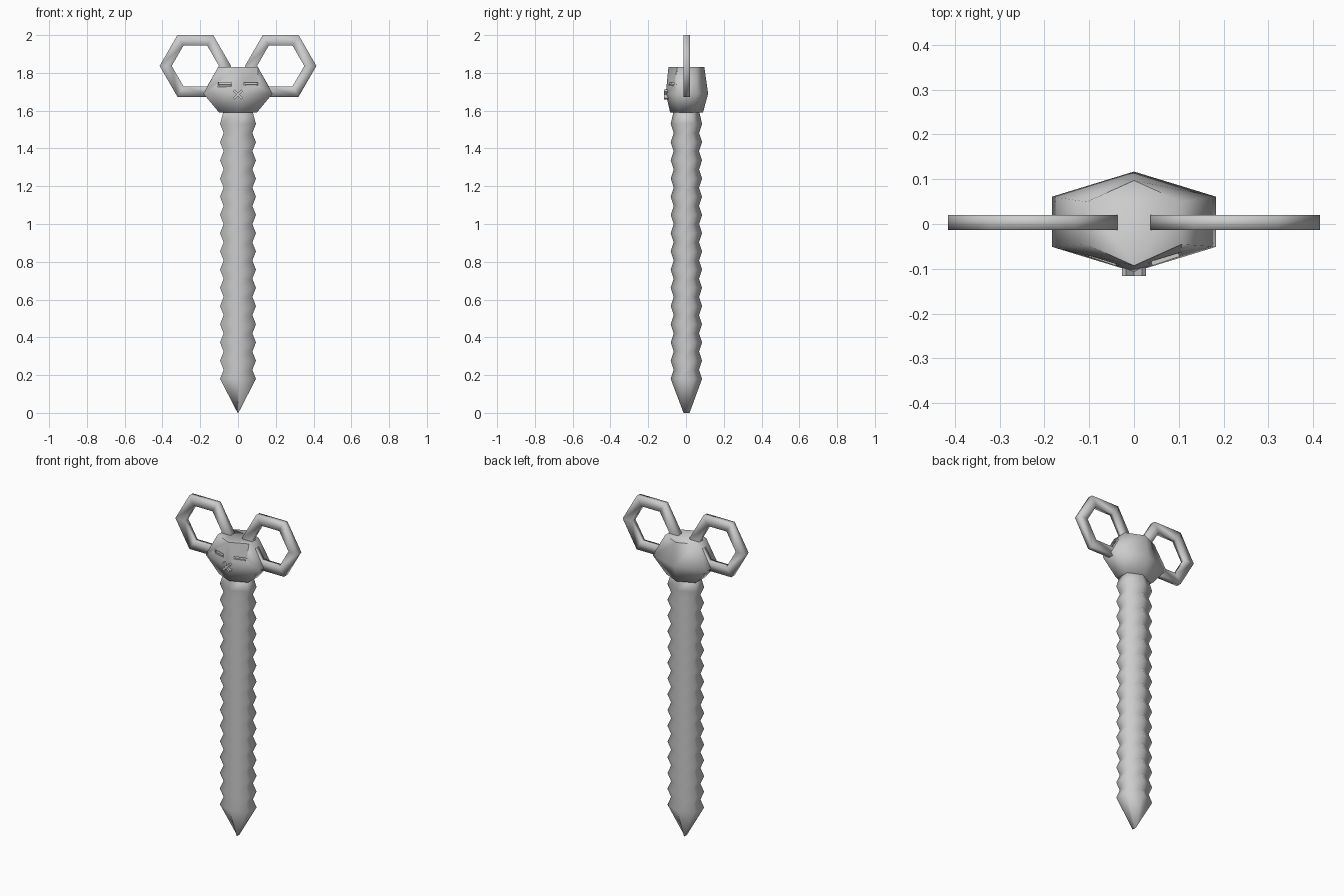
import bpy, bmesh
from math import cos, sin, radians, atan2
from mathutils import Matrix

cube = bpy.data.objects.get("Cube")
if cube:
    bpy.data.objects.remove(cube, do_unlink=True)

GREY = (0.6, 0.6, 0.6, 1)
grey = bpy.data.materials.new("plain_grey")
grey.use_nodes = True
grey.diffuse_color = GREY
grey.node_tree.nodes["Principled BSDF"].inputs["Base Color"].default_value = GREY


def finish(name, bm):
    bmesh.ops.recalc_face_normals(bm, faces=bm.faces)
    mesh = bpy.data.meshes.new(name)
    bm.to_mesh(mesh)
    bm.free()
    mesh.materials.append(grey)
    obj = bpy.data.objects.new(name, mesh)
    bpy.context.collection.objects.link(obj)
    return obj


def smooth(obj, angle):
    bpy.ops.object.select_all(action="DESELECT")
    obj.select_set(True)
    bpy.context.view_layer.objects.active = obj
    bpy.ops.object.shade_smooth_by_angle(angle=radians(angle))


def loft_hexagons(name, rings):
    """Skin stacked hexagons (z, half width, half depth, y centre), corners to front and back."""
    bm = bmesh.new()
    loops = []
    for z, rx, ry, yc in rings:
        angles = [radians(90 + 60 * i) for i in range(6)]
        loops.append([bm.verts.new((rx * cos(a) / cos(radians(30)), yc + ry * sin(a), z))
                      for a in angles])
    for low, high in zip(loops, loops[1:]):
        for i in range(6):
            j = (i + 1) % 6
            bm.faces.new((low[i], low[j], high[j], high[i]))
    bm.faces.new(loops[0])
    bm.faces.new(loops[-1])
    return finish(name, bm)


def block(name, size, matrix):
    bm = bmesh.new()
    bmesh.ops.create_cube(bm, size=1, matrix=matrix @ Matrix.Diagonal((*size, 1)))
    return finish(name, bm)


# Ribbed shaft with a pointed tip
RIBS = 14
LOW, HIGH = 0.18, 1.53
rings = [(0, 0.002, 0.016, 0.003)]
for k in range(2 * RIBS + 1):
    wide = k % 2 == 0
    rings.append((LOW + (HIGH - LOW) * k / (2 * RIBS),
                  0.095 if wide else 0.076, 0.083 if wide else 0.067, 0.002))
rings.append((1.6, 0.076, 0.067, 0.002))
smooth(loft_hexagons("ribbed_shaft", rings), 75)

# Faceted head
head = loft_hexagons("head", [
    (1.59, 0.1, 0.087, 0.003),
    (1.69, 0.183, 0.112, 0.005),
    (1.83, 0.106, 0.095, 0.002)])

# Eye sockets cut under the brow, each with a closed eyelid
FACE_TURN = atan2(0.053, 0.157)
for side, label in ((1, "left"), (-1, "right")):
    place = Matrix.Translation((side * 0.07, -0.079, 1.748)) @ Matrix.Rotation(side * FACE_TURN, 4, "Z")
    bm = bmesh.new()
    wedge = ((-0.03, 0), (0.018, 0), (-0.03, -0.05))
    ends = [[bm.verts.new(place @ Matrix.Translation((x, y, z)).to_translation())
             for y, z in wedge] for x in (-0.038, 0.038)]
    for end in ends:
        bm.faces.new(end)
    for i in range(3):
        j = (i + 1) % 3
        bm.faces.new((ends[0][i], ends[0][j], ends[1][j], ends[1][i]))
    cutter = finish(label + "_socket_cutter", bm)
    cutter.hide_render = True
    cutter.hide_viewport = True
    cut = head.modifiers.new(label + "_socket", "BOOLEAN")
    cut.operation = "DIFFERENCE"
    cut.solver = "EXACT"
    cut.object = cutter
    block(label + "_eyelid", (0.064, 0.016, 0.007),
          place @ Matrix.Translation((0, 0.004, -0.013)))
smooth(head, 75)

# Crossed nose
for turn, label in ((45, "rising"), (-45, "falling")):
    block("nose_bar_" + label, (0.062, 0.024, 0.013),
          Matrix.Translation((0, -0.104, 1.685)) @ Matrix.Rotation(radians(turn), 4, "Y"))

# Hexagonal ring ears
for side, label in ((1, "left"), (-1, "right")):
    bm = bmesh.new()
    sections = []
    for i in range(6):
        a = radians(60 * i)
        sections.append([bm.verts.new((side * 0.226 + r * cos(a), y, 1.837 + r * sin(a)))
                         for r, y in ((0.189, -0.013), (0.189, 0.02), (0.125, 0.02), (0.125, -0.013))])
    for i in range(6):
        here, there = sections[i], sections[(i + 1) % 6]
        for k in range(4):
            m = (k + 1) % 4
            bm.faces.new((here[k], here[m], there[m], there[k]))
    smooth(finish(label + "_ring_ear", bm), 180)
